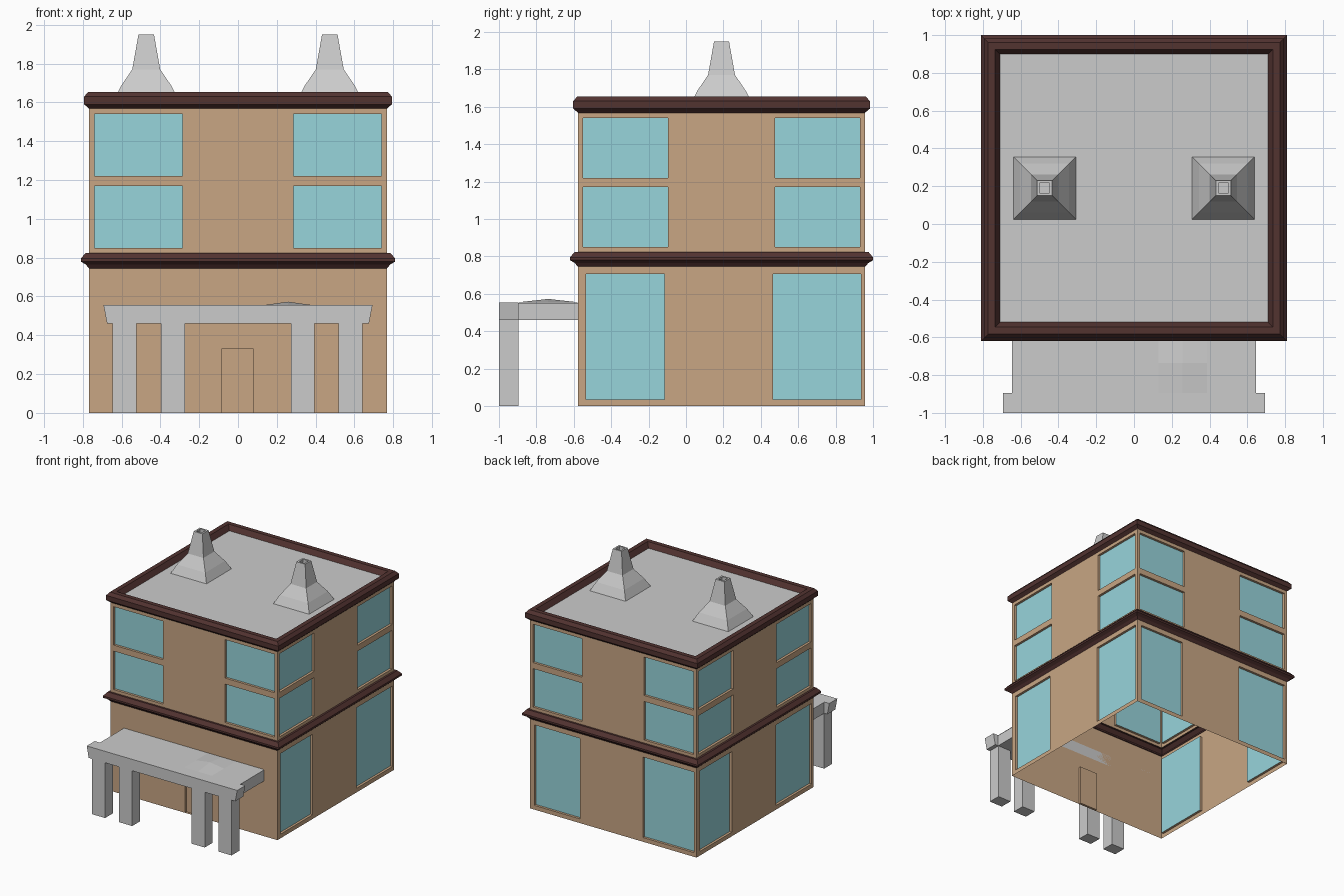
import bpy, bmesh, math
from mathutils import Matrix, Vector

if "Cube" in bpy.data.objects:
    bpy.data.objects.remove(bpy.data.objects["Cube"])

CY = 0.19     # building centre in y
H = 0.768     # half width of the square body


def mat(name, rgb):
    m = bpy.data.materials.new(name)
    m.diffuse_color = (*rgb, 1)
    m.use_nodes = True
    m.node_tree.nodes["Principled BSDF"].inputs["Base Color"].default_value = m.diffuse_color
    return m


TAN = mat("plaster", (0.58, 0.38, 0.23))
GLASS = mat("glass", (0.31, 0.66, 0.71))
TRIM = mat("trim", (0.085, 0.033, 0.03))


def finish(name, bm, mats=()):
    me = bpy.data.meshes.new(name)
    bm.to_mesh(me)
    bm.free()
    for m in mats:
        me.materials.append(m)
    ob = bpy.data.objects.new(name, me)
    bpy.context.collection.objects.link(ob)
    return ob


def loft(name, profile, cx=0.0, cy=CY, cap=False, mats=()):
    """Square rings (half size, z) joined from first to last."""
    bm = bmesh.new()
    rings = [[bm.verts.new((cx + sx * h, cy + sy * h, z))
              for sx, sy in ((-1, -1), (1, -1), (1, 1), (-1, 1))] for h, z in profile]
    for a, b in zip(rings, rings[1:]):
        for i in range(4):
            j = (i + 1) % 4
            bm.faces.new((a[i], a[j], b[j], b[i]))
    if cap:
        bm.faces.new(rings[-1])
    return finish(name, bm, mats)


def box(name, x0, x1, y0, y1, z0, z1, flare=0.0):
    bm = bmesh.new()
    bmesh.ops.create_cube(bm, size=1)
    for v in bm.verts:
        top = v.co.z > 0
        f = flare if top else 0
        v.co = (x1 + f if v.co.x > 0 else x0 - f,
                y1 if v.co.y > 0 else y0, z1 if top else z0)
    return finish(name, bm)


def wall(name, side, z0, z1, openings, inset=0.02, fill=1):
    """Sheet wall on one side with recessed rectangles (u0, u1, v0, v1)."""
    bm = bmesh.new()
    rot = Matrix.Rotation(side * math.pi / 2, 3, 'Z')

    def pt(u, v, d=0.0):
        return bm.verts.new(rot @ Vector((u, d - H, v)) + Vector((0, CY, 0)))

    us = sorted({-H, H, *(u for o in openings for u in o[:2])})
    vs = sorted({z0, z1, *(v for o in openings for v in o[2:])})
    for u0, u1 in zip(us, us[1:]):
        for v0, v1 in zip(vs, vs[1:]):
            if (u0, u1, v0, v1) not in openings:
                bm.faces.new((pt(u0, v0), pt(u1, v0), pt(u1, v1), pt(u0, v1)))
    for u0, u1, v0, v1 in openings:
        uv = ((u0, v0), (u1, v0), (u1, v1), (u0, v1))
        p = [pt(*c) for c in uv]
        q = [pt(*c, inset) for c in uv]
        for i in range(4):
            j = (i + 1) % 4
            bm.faces.new((p[i], p[j], q[j], q[i]))
        bm.faces.new(q).material_index = fill
    bmesh.ops.remove_doubles(bm, verts=bm.verts, dist=1e-4)
    return finish(name, bm, (TAN, GLASS))


# Walls: upper storey windows all round, tall lower windows except at the door
upper = [(a, b, c, d) for a, b in ((-0.74, -0.285), (0.285, 0.74))
         for c, d in ((0.85, 1.17), (1.22, 1.54))]
lower = [(-0.725, -0.305, 0.035, 0.705), (0.275, 0.745, 0.035, 0.705)]
for k, n in enumerate(("front", "right", "back", "left")):
    wall(n + "_upper_wall", k, 0.825, 1.57, upper)
    if k:
        wall(n + "_lower_wall", k, 0, 0.745, lower)
wall("front_lower_wall_with_door", 0, 0, 0.745, [(-0.085, 0.08, 0, 0.33)], fill=0)

# Mouldings and sunken flat roof
loft("middle_moulding", [(H, 0.745), (0.785, 0.765), (0.81, 0.78),
                         (0.81, 0.795), (0.785, 0.825), (H, 0.825)], mats=(TRIM,))
loft("roof_moulding", [(H, 1.568), (0.775, 1.575), (0.793, 1.59), (0.793, 1.63),
                       (0.772, 1.655), (0.735, 1.655), (0.71, 1.615)], mats=(TRIM,))
loft("roof", [(0.712, 1.614), (0.71, 1.615)], cap=True)

# Chimneys with a hollow mouth
for s, n in ((-1, "left"), (1, "right")):
    loft(n + "_chimney", [(0.165, 1.615), (0.13, 1.685), (0.072, 1.77), (0.04, 1.95),
                          (0.026, 1.95), (0.026, 1.87)], cx=s * 0.473, cap=True)

# Porch posts and flared beam
for i, x in enumerate((-0.585, -0.335, 0.333, 0.58)):
    box(f"porch_post_{i + 1}", x - 0.061, x + 0.061, -1, -0.895, 0, 0.46)
box("porch_beam", -0.675, 0.675, -1, -0.895, 0.46, 0.555, flare=0.018)

# Porch slab with one raised spot on top
slab = box("porch_slab", -0.645, 0.645, -0.895, CY - H, 0.46, 0.552)
bm = bmesh.new()
bmesh.ops.create_grid(bm, x_segments=10, y_segments=2, size=1)
for v in bm.verts:
    bump = 0.018 if abs(v.co.y) < 0.1 and abs(v.co.x - 0.4) < 0.05 else 0
    v.co = (v.co.x * 0.645, -0.7365 + v.co.y * 0.1585, 0.555 + bump)
finish("porch_roof_surface", bm)
